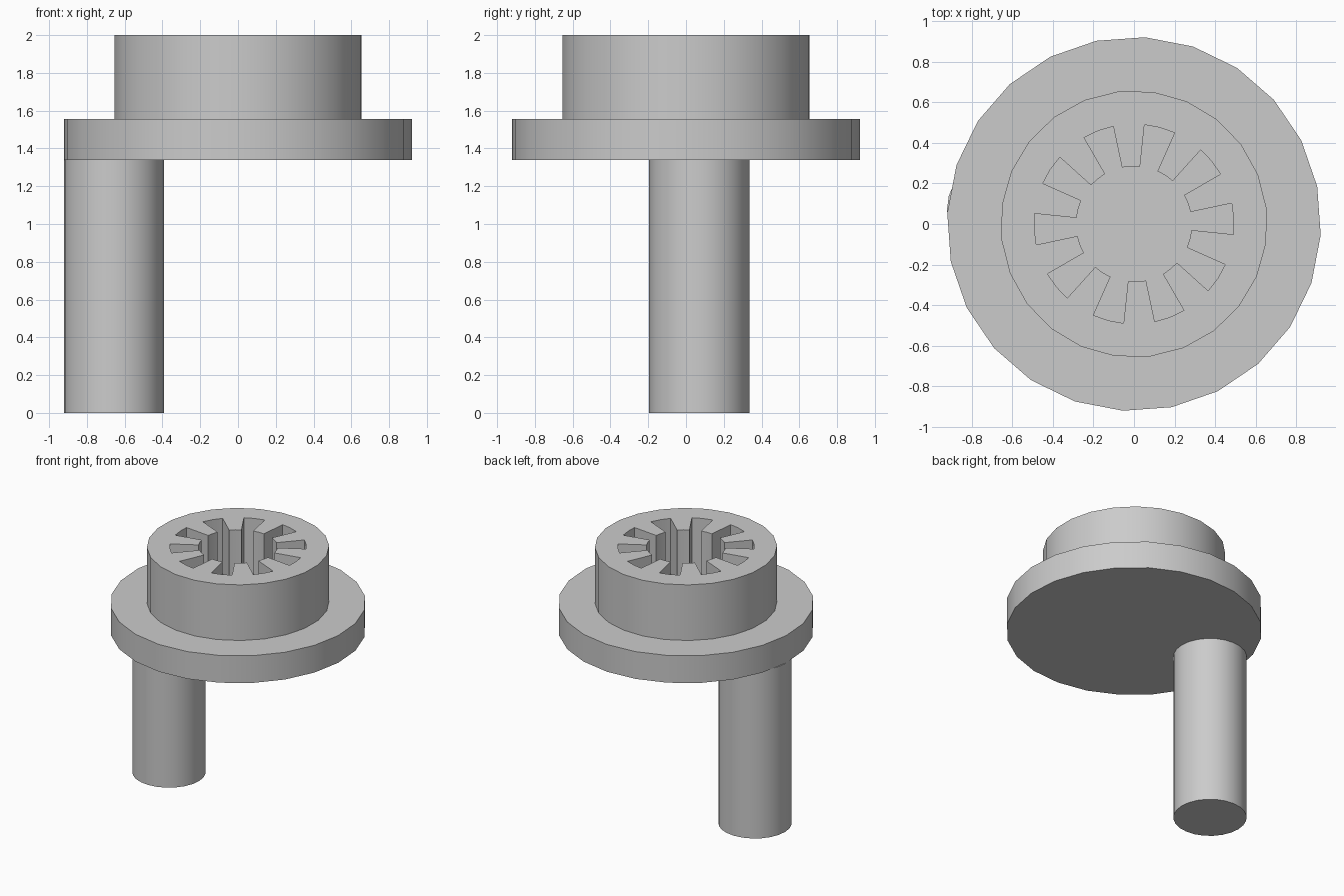
import bpy
import bmesh
from math import cos, sin, radians

cube = bpy.data.objects.get("Cube")
if cube:
    bpy.data.objects.remove(cube, do_unlink=True)

grey = bpy.data.materials.new("plain grey")
grey.use_nodes = True
colour = (0.6, 0.6, 0.6, 1)
grey.diffuse_color = colour
grey.node_tree.nodes["Principled BSDF"].inputs["Base Color"].default_value = colour


def polar(radius, degrees):
    return radius * cos(radians(degrees)), radius * sin(radians(degrees))


def ring(radius, turn, sides=24):
    return [polar(radius, turn + 360 * i / sides) for i in range(sides)]


def prism(name, loops, z0, z1, centre=(0, 0)):
    """Extrude an outline, with any further loops as holes."""
    bm = bmesh.new()
    if len(loops) == 1:
        bm.faces.new([bm.verts.new((x, y, z0)) for x, y in loops[0]])
    else:
        edges = []
        for loop in loops:
            verts = [bm.verts.new((x, y, z0)) for x, y in loop]
            edges += [bm.edges.new((verts[i - 1], v)) for i, v in enumerate(verts)]
        bmesh.ops.triangle_fill(bm, use_beauty=True, edges=edges, normal=(0, 0, 1))
    top = bmesh.ops.extrude_face_region(bm, geom=bm.faces[:], use_keep_orig=True)
    moved = [g for g in top["geom"] if isinstance(g, bmesh.types.BMVert)]
    bmesh.ops.translate(bm, verts=moved, vec=(0, 0, z1 - z0))
    bmesh.ops.recalc_face_normals(bm, faces=bm.faces[:])
    mesh = bpy.data.meshes.new(name)
    bm.to_mesh(mesh)
    bm.free()
    mesh.materials.append(grey)
    obj = bpy.data.objects.new(name, mesh)
    obj.location = (*centre, 0)
    bpy.context.collection.objects.link(obj)
    bpy.ops.object.select_all(action="DESELECT")
    obj.select_set(True)
    bpy.context.view_layer.objects.active = obj
    bpy.ops.object.shade_smooth_by_angle(angle=radians(30))
    return obj


# Splined bore: ten teeth alternating with ten slots
TEETH, INNER, OUTER = 10, 0.285, 0.492
half = 90 / TEETH
bore = []
for i in range(TEETH):
    tooth = 93 + 360 * i / TEETH
    for middle, radius in ((tooth, INNER), (tooth + 2 * half, OUTER)):
        bore += [polar(radius, middle + k * half) for k in (-1, 0, 1)]

# Offset pin, flange and hollow hub
prism("offset_pin", [ring(0.265, 0)], 0, 1.34, centre=(-0.657, 0.07))
prism("flange", [ring(0.922, -3.4)], 1.34, 1.557)
prism("splined_hub", [ring(0.658, 6.7), bore], 1.557, 2)
